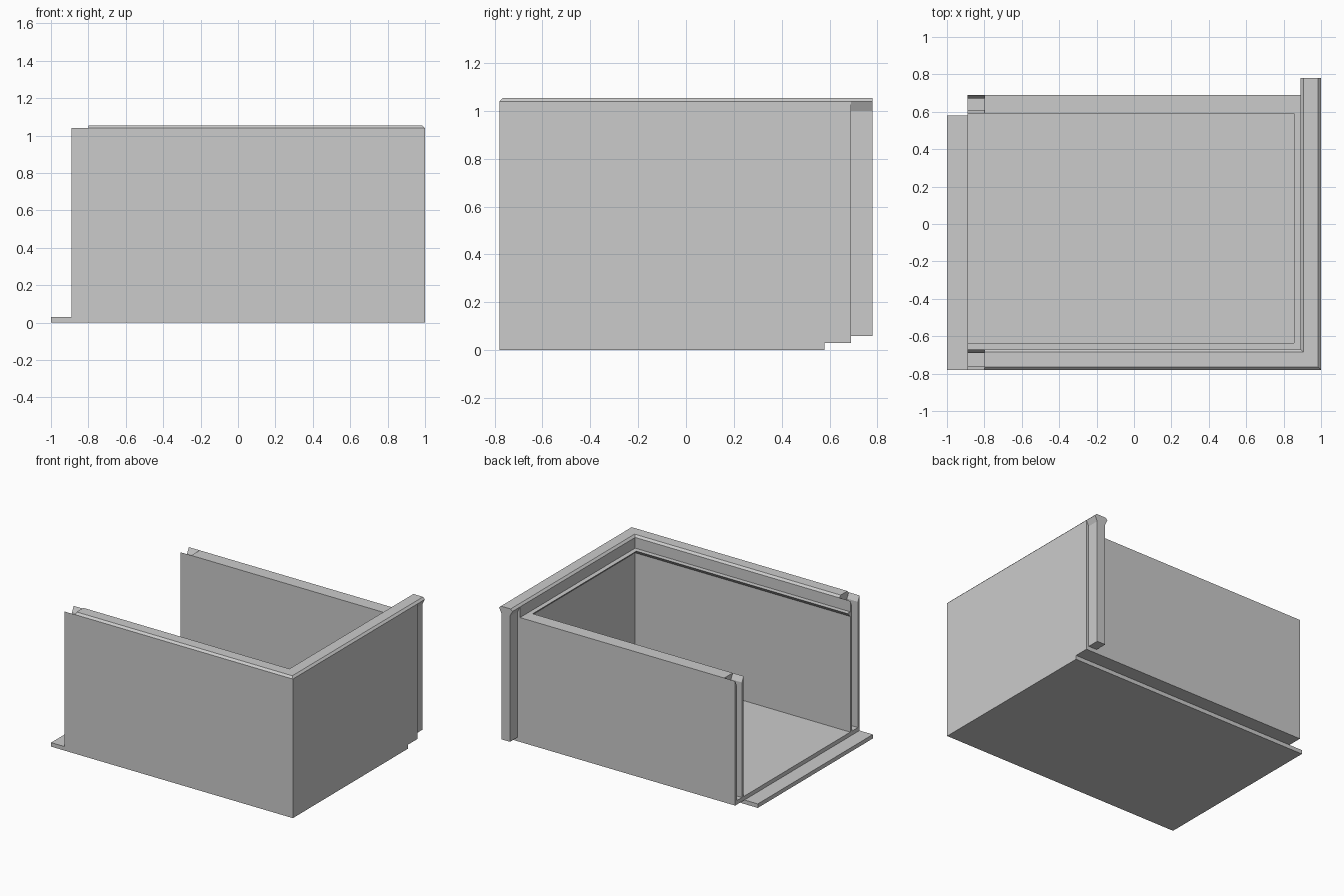
import bpy
import bmesh
from mathutils import Vector

cube = bpy.data.objects.get("Cube")
if cube:
    bpy.data.objects.remove(cube, do_unlink=True)

grey = bpy.data.materials.new("plain grey")
grey.use_nodes = True
tone = (0.6, 0.6, 0.6, 1)
grey.diffuse_color = tone
grey.node_tree.nodes["Principled BSDF"].inputs["Base Color"].default_value = tone


def loft(name, lower, upper):
    """Close the solid between two matching loops of points."""
    bm = bmesh.new()
    a = [bm.verts.new(p) for p in lower]
    b = [bm.verts.new(p) for p in upper]
    bm.faces.new(a)
    bm.faces.new(b)
    for i in range(len(a)):
        j = (i + 1) % len(a)
        bm.faces.new((a[i], a[j], b[j], b[i]))
    bmesh.ops.recalc_face_normals(bm, faces=bm.faces)
    mesh = bpy.data.meshes.new(name)
    bm.to_mesh(mesh)
    bm.free()
    mesh.materials.append(grey)
    obj = bpy.data.objects.new(name, mesh)
    bpy.context.collection.objects.link(obj)
    return obj


def prism(name, axis, profile, start, end):
    """Run a (side, z) profile along x or y."""
    def place(t):
        return [Vector((t, s, z)) if axis == "x" else Vector((s, t, z)) for s, z in profile]
    return loft(name, place(start), place(end))


def box(name, x, y, z):
    rect = [(y[0], z[0]), (y[1], z[0]), (y[1], z[1]), (y[0], z[1])]
    return prism(name, "x", rect, x[0], x[1])


# Main levels and wall lines
FLOOR, LEDGE, RIM, TOP = 0.06, 0.96, 1.04, 1.055
FRONT, FRONT_IN, BACK_IN, BACK = -0.78, -0.67, 0.59, 0.69
SIDE_IN, OPEN, SLOT = 0.89, -0.89, -0.8

# Floor: lower plate with a flange on the open side, upper plate overhanging the back
box("floor_plate", (-1, 1), (FRONT, 0.58), (0, 0.03))
box("floor_step", (OPEN, 1), (FRONT, BACK), (0.03, FLOOR))

# Three walls
box("front_wall", (SLOT, 1), (FRONT, FRONT_IN), (FLOOR, RIM))
box("left_wall", (SIDE_IN, 1), (FRONT_IN, BACK), (FLOOR, RIM))
box("back_wall", (SLOT, SIDE_IN), (BACK_IN, BACK), (FLOOR, LEDGE))

# Thin cheeks that form a flared slot at the open end of the front and back walls
for wall, y0, y1, top in (("front", FRONT, FRONT_IN, RIM), ("back", BACK_IN, BACK, LEDGE)):
    for part, y, d in (("outer", y0, 0.02), ("inner", y1, -0.02)):
        cheek = [(y, FLOOR), (y + d, FLOOR), (y + d, top - 0.04), (y, top)]
        prism(f"{wall}_slot_{part}_cheek", "x", cheek, OPEN, SLOT)

# Tongue behind the left wall, flaring out under the lip
tongue = [(0.91, FLOOR), (0.98, FLOOR), (0.98, RIM - 0.04),
          (1, RIM), (SIDE_IN, RIM), (0.91, RIM - 0.04)]
prism("left_wall_tongue", "y", tongue, BACK, 0.78)


# Bevelled lip along the front and left walls
def lip_loop(outer, inner, z):
    y0, y1, x0, x1 = FRONT + outer, FRONT_IN - inner, SIDE_IN + inner, 1 - outer
    return [(SLOT, y0, z), (x1, y0, z), (x1, 0.78, z),
            (x0, 0.78, z), (x0, y1, z), (SLOT, y1, z)]


loft("rim_lip", lip_loop(0, 0, RIM), lip_loop(0.015, 0.015, TOP))

# Lid rails inside the walls, with sloping undersides
for name, axis, s, d, start, end in (
        ("front_rail", "x", FRONT_IN, 0.035, OPEN, SIDE_IN),
        ("left_rail", "y", SIDE_IN, -0.035, FRONT_IN + 0.035, BACK_IN)):
    prism(name, axis, [(s, LEDGE), (s + d, LEDGE), (s, LEDGE - 0.035)], start, end)
